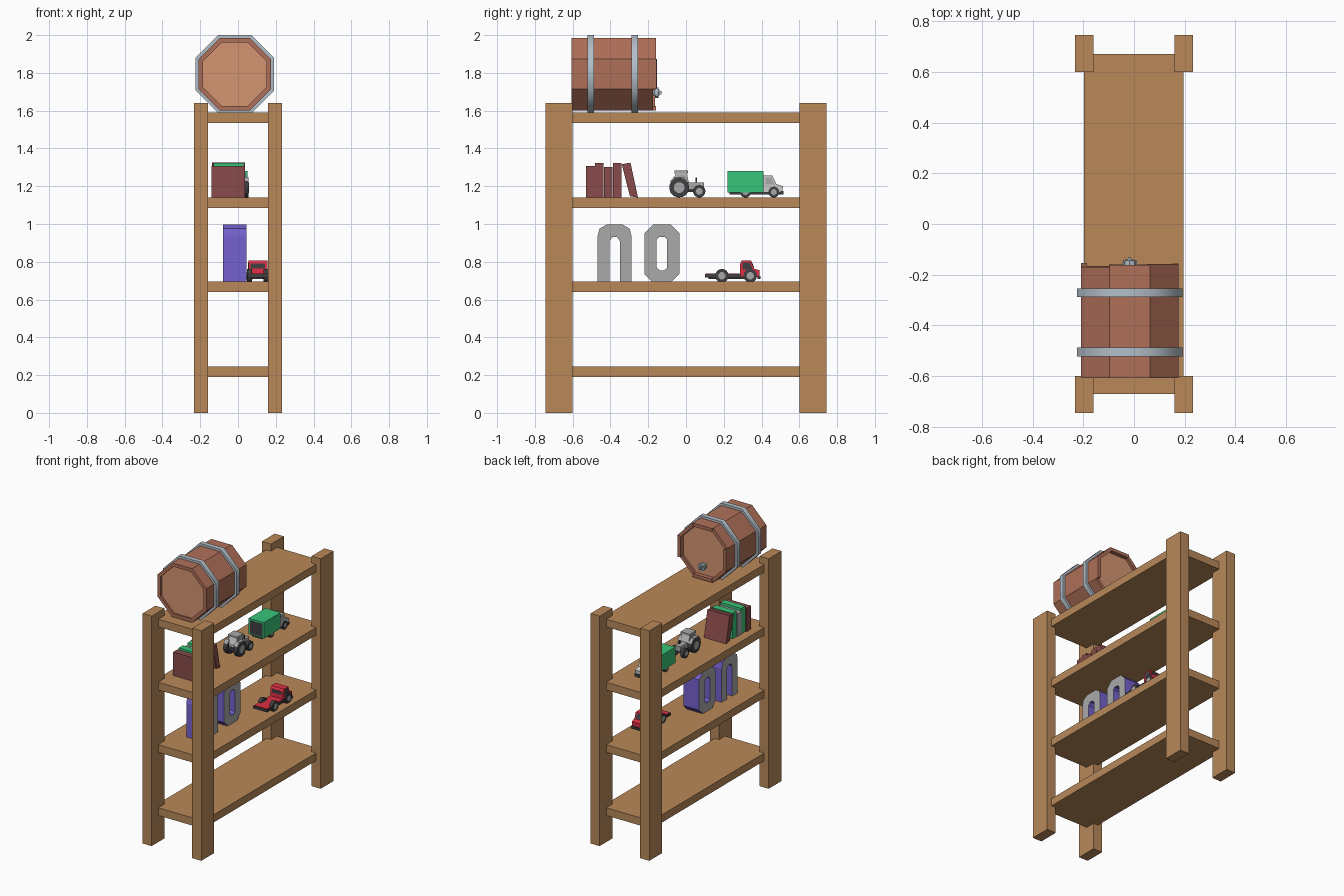
import bpy, bmesh, math
from mathutils import Matrix, Vector

if "Cube" in bpy.data.objects:
    bpy.data.objects.remove(bpy.data.objects["Cube"])


def mat(name, r, g, b):
    m = bpy.data.materials.new(name)
    m.diffuse_color = (r, g, b, 1)
    m.use_nodes = True
    m.node_tree.nodes["Principled BSDF"].inputs["Base Color"].default_value = m.diffuse_color
    return m


WOOD = mat("wood", .48, .25, .10)
STAVE = mat("stave_wood", .43, .16, .10)
LID = mat("lid_wood", .66, .30, .17)
STEEL = mat("steel", .45, .52, .58)
MAROON = mat("maroon", .25, .07, .07)
GREEN = mat("green", .04, .55, .19)
VIOLET = mat("violet", .18, .12, .62)
RED = mat("red", .75, .03, .06)
DARK = mat("dark", .05, .05, .055)
GREY = mat("grey", .4, .4, .4)
PALE = mat("pale", .55, .57, .58)


def finish(name, bm, *mats):
    bmesh.ops.recalc_face_normals(bm, faces=bm.faces[:])
    me = bpy.data.meshes.new(name)
    bm.to_mesh(me)
    bm.free()
    for m in mats:
        me.materials.append(m)
    ob = bpy.data.objects.new(name, me)
    bpy.context.collection.objects.link(ob)
    return ob


def place(axis, u, v, d):
    return (d, u, v) if axis == 'x' else (u, d, v)


# Extrude a profile along x (points are y, z) or along y (points are x, z)
def prism(name, pts, axis, a, b, m):
    bm = bmesh.new()
    lo = [bm.verts.new(place(axis, u, v, a)) for u, v in pts]
    hi = [bm.verts.new(place(axis, u, v, b)) for u, v in pts]
    bm.faces.new(lo)
    bm.faces.new(hi)
    n = len(pts)
    for i in range(n):
        j = (i + 1) % n
        bm.faces.new((lo[i], lo[j], hi[j], hi[i]))
    return finish(name, bm, m)


# Closed ring between two matching outlines
def ring(name, outer, inner, axis, a, b, m):
    bm = bmesh.new()
    loops = [[bm.verts.new(place(axis, u, v, d)) for u, v in pts]
             for pts, d in ((outer, a), (outer, b), (inner, b), (inner, a))]
    n = len(outer)
    for k in range(4):
        p, q = loops[k], loops[(k + 1) % 4]
        for i in range(n):
            j = (i + 1) % n
            bm.faces.new((p[i], p[j], q[j], q[i]))
    return finish(name, bm, m)


def box(name, x0, x1, y0, y1, z0, z1, m):
    return prism(name, [(y0, z0), (y1, z0), (y1, z1), (y0, z1)], 'x', x0, x1, m)


def polygon(cu, cv, r, n, turn=0.0):
    return [(cu + r * math.cos(turn + i * math.tau / n),
             cv + r * math.sin(turn + i * math.tau / n)) for i in range(n)]


# Tyre with a lighter hub on both sides
def wheel(name, x0, x1, y, z, r):
    prism(name, polygon(y, z, r, 14, .1), 'x', x0, x1, DARK)
    prism(name + "_hub", polygon(y, z, r * .55, 10), 'x', x0 - .002, x1 + .002, GREY)


def wheel_pair(name, cx, half, width, y, floor, r):
    for side, s in (("left", -1), ("right", 1)):
        a, b = sorted((cx + s * half, cx + s * (half - width)))
        wheel(f"{name}_{side}", a, b, y, floor + r, r)


# Shelf unit
for sx in (-1, 1):
    for sy in (-1, 1):
        xs, ys = sorted((sx * .16, sx * .232)), sorted((sy * .6, sy * .745))
        box("post", *xs, *ys, 0, 1.64, WOOD)
for z in (.19, .64, 1.085, 1.535):
    box("shelf_board", -.197, .195, -.67, .67, z, z + .055, WOOD)

# Barrel: eight staves of uneven length, lids, hoops and tap
CX, CZ, C8 = -.017, 1.793, math.cos(math.pi / 8)


def octagon(apothem):
    return polygon(CX, CZ, apothem / C8, 8, -math.pi / 8)


outer, inner = octagon(.192), octagon(.168)
ends = (-.155, -.158, -.162, -.17, -.153, -.165, -.16, -.175)
for i, end in enumerate(ends):
    j = (i + 1) % 8
    prism("barrel_stave", [outer[i], outer[j], inner[j], inner[i]], 'y', -.607, end, STAVE)
prism("barrel_front_lid", octagon(.169), 'y', -.595, -.575, LID)
prism("barrel_back_lid", octagon(.169), 'y', -.21, -.19, LID)
for y in (-.505, -.272):
    hoop = ring("barrel_hoop", octagon(.208), octagon(.19), 'y', y - .017, y + .017, STEEL)
    for p in hoop.data.polygons:
        p.use_smooth = abs(p.normal.y) < .5
prism("tap_pipe", polygon(CX, 1.695, .016, 8), 'y', -.2, -.14, STEEL)
box("tap_handle", -.045, .011, -.166, -.15, 1.686, 1.704, STEEL)
prism("tap_mouth", polygon(CX, 1.695, .027, 8), 'y', -.164, -.145, STEEL)
box("tap_key", CX - .006, CX + .006, -.15, -.13, 1.685, 1.705, STEEL)

# Row of books, the last one leaning
for i, (top, back, m) in enumerate(((1.308, -.14, MAROON), (1.322, -.13, GREEN),
                                    (1.303, -.135, GREY), (1.322, -.128, GREEN))):
    y = -.53 + i * .0475
    box("book", back, .03, y, y + .047, 1.14, top, m)
    box("book_spine", .03, .037, y, y + .047, 1.14, top, MAROON)
lean = [(-.297, 1.147), (-.254, 1.14), (-.294, 1.325), (-.34, 1.316)]
prism("leaning_book", lean, 'x', -.138, .037, MAROON)

# Two block ornaments on the middle shelf: an arch and a link, grey on the flat sides
def chamfered(y0, y1, z0, z1, c):
    return [(y0 + c, z0), (y1 - c, z0), (y1, z0 + c), (y1, z1 - c),
            (y1 - c, z1), (y0 + c, z1), (y0, z1 - c), (y0, z0 + c)]


arch = prism("arch_ornament", [(-.468, .69), (-.405, .69), (-.405, .91), (-.39, .93),
                               (-.365, .93), (-.35, .91), (-.35, .69), (-.288, .69),
                               (-.288, .935), (-.298, .975), (-.335, .997),
                               (-.42, .997), (-.458, .975), (-.468, .935)], 'x', -.08, .045, VIOLET)
link = ring("link_ornament", chamfered(-.22, -.035, .69, .997, .045),
            chamfered(-.155, -.1, .755, .932, .014), 'x', -.08, .045, VIOLET)
for ob in (arch, link):
    ob.data.materials.append(GREY)
    for p in ob.data.polygons:
        p.material_index = int(abs(p.normal.x) > .5)

# Red flatbed truck
cx, f = .105, .69
wheel_pair("flatbed_rear_wheel", cx, .057, .026, .19, f, .036)
wheel_pair("flatbed_front_wheel", cx, .057, .022, .34, f, .036)
box("flatbed_chassis", cx - .028, cx + .028, .12, .37, f + .02, f + .035, DARK)
box("flatbed_deck", cx - .055, cx + .055, .1, .29, f + .026, f + .044, DARK)
box("flatbed_deck_top", cx - .05, cx + .05, .105, .285, f + .044, f + .048, RED)
prism("flatbed_cab", [(.287, f + .03), (.388, f + .03), (.39, f + .065), (.36, f + .073),
                      (.345, f + .116), (.295, f + .116), (.287, f + .1)],
      'x', cx - .05, cx + .05, RED)
prism("flatbed_side_windows", [(.3, f + .07), (.352, f + .07), (.339, f + .107), (.3, f + .107)],
      'x', cx - .0515, cx + .0515, DARK)
box("flatbed_rear_window", cx - .038, cx + .038, .285, .295, f + .075, f + .1, DARK)
prism("flatbed_windscreen", [(.36, f + .076), (.362, f + .076), (.348, f + .11), (.344, f + .11)],
      'x', cx - .04, cx + .04, DARK)
box("flatbed_bumper", cx - .052, cx + .052, .378, .394, f + .018, f + .034, DARK)

# Tractor
cx, f = 0, 1.14
wheel_pair("tractor_rear_wheel", cx, .055, .03, -.036, f, .053)
wheel_pair("tractor_front_wheel", cx, .05, .022, .07, f, .033)
box("tractor_axle", cx - .045, cx + .045, .063, .077, f + .026, f + .04, DARK)
box("tractor_chassis", cx - .018, cx + .018, -.06, .08, f + .03, f + .055, DARK)
box("tractor_hood", cx - .022, cx + .022, .005, .095, f + .045, f + .08, GREY)
prism("tractor_cab", [(-.065, f + .06), (.01, f + .06), (.015, f + .08), (.004, f + .13),
                      (-.055, f + .13), (-.068, f + .085)], 'x', cx - .032, cx + .032, PALE)
box("tractor_roof", cx - .037, cx + .037, -.062, .01, f + .128, f + .142, GREY)
prism("tractor_side_windows", [(-.055, f + .085), (.004, f + .085), (-.003, f + .122),
                               (-.048, f + .122)], 'x', cx - .0335, cx + .0335, GREY)
for s in (-1, 1):
    xs = sorted((cx + s * .024, cx + s * .055))
    prism("tractor_mudguard", [(-.085, f + .085), (-.065, f + .108), (-.01, f + .108),
                               (.018, f + .08), (.012, f + .076), (-.014, f + .101),
                               (-.06, f + .101), (-.078, f + .082)], 'x', *xs, GREY)
box("tractor_exhaust", cx + .008, cx + .016, .05, .058, f + .08, f + .105, DARK)

# Green box truck
cx, f = -.01, 1.14
wheel_pair("box_truck_rear_wheel", cx, .056, .024, .315, f, .029)
wheel_pair("box_truck_front_wheel", cx, .056, .02, .465, f, .029)
box("box_truck_chassis", cx - .04, cx + .04, .23, .5, f + .016, f + .03, DARK)
box("box_truck_cargo", cx - .06, cx + .06, .22, .41, f + .028, f + .141, GREEN)
box("box_truck_rear_door", cx - .05, cx + .05, .2185, .225, f + .036, f + .128, DARK)
prism("box_truck_cab", [(.41, f + .028), (.51, f + .028), (.513, f + .06), (.478, f + .072),
                        (.458, f + .116), (.41, f + .116)], 'x', cx - .052, cx + .052, PALE)
prism("box_truck_side_windows", [(.422, f + .07), (.468, f + .07), (.452, f + .106),
                                 (.422, f + .106)], 'x', cx - .0535, cx + .0535, GREY)
box("box_truck_bumper", cx - .054, cx + .054, .5, .517, f + .016, f + .034, DARK)
